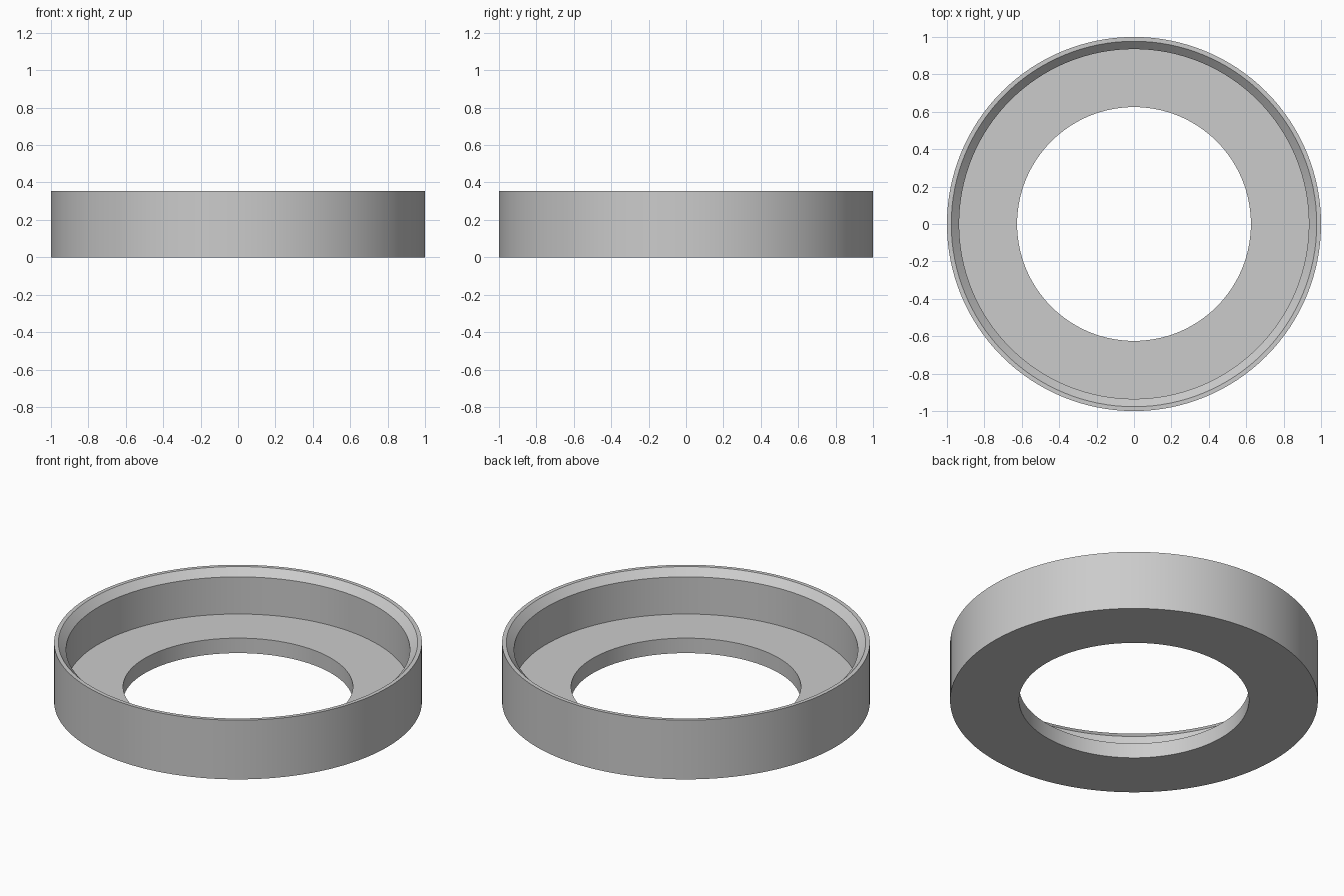
import bpy
import bmesh
import math

cube = bpy.data.objects.get("Cube")
if cube:
    bpy.data.objects.remove(cube, do_unlink=True)

# Plain grey material
grey = bpy.data.materials.new("light_grey")
grey.use_nodes = True
colour = (0.6, 0.6, 0.6, 1)
grey.diffuse_color = colour
grey.node_tree.nodes["Principled BSDF"].inputs["Base Color"].default_value = colour

# Cross-section (radius, height): base, outer wall, rim, chamfer, inner wall, floor, bore
PROFILE = [(0.625, 0), (1, 0), (1, 0.355), (0.977, 0.355),
           (0.935, 0.313), (0.935, 0.09), (0.625, 0.09)]
SEGMENTS = 128

# Revolve the closed section around the vertical axis
bm = bmesh.new()
rings = []
for i in range(SEGMENTS):
    a = math.tau * i / SEGMENTS
    rings.append([bm.verts.new((r * math.cos(a), r * math.sin(a), z)) for r, z in PROFILE])
for i, ring in enumerate(rings):
    following = rings[(i + 1) % SEGMENTS]
    for j in range(len(PROFILE)):
        k = (j + 1) % len(PROFILE)
        bm.faces.new((ring[j], following[j], following[k], ring[k]))
bmesh.ops.recalc_face_normals(bm, faces=bm.faces)

mesh = bpy.data.meshes.new("flanged_ring")
bm.to_mesh(mesh)
bm.free()
mesh.materials.append(grey)
ring_object = bpy.data.objects.new("flanged_ring", mesh)
bpy.context.collection.objects.link(ring_object)

# Smooth walls with sharp section corners
bpy.ops.object.select_all(action="DESELECT")
ring_object.select_set(True)
bpy.context.view_layer.objects.active = ring_object
bpy.ops.object.shade_smooth_by_angle(angle=math.radians(30))
